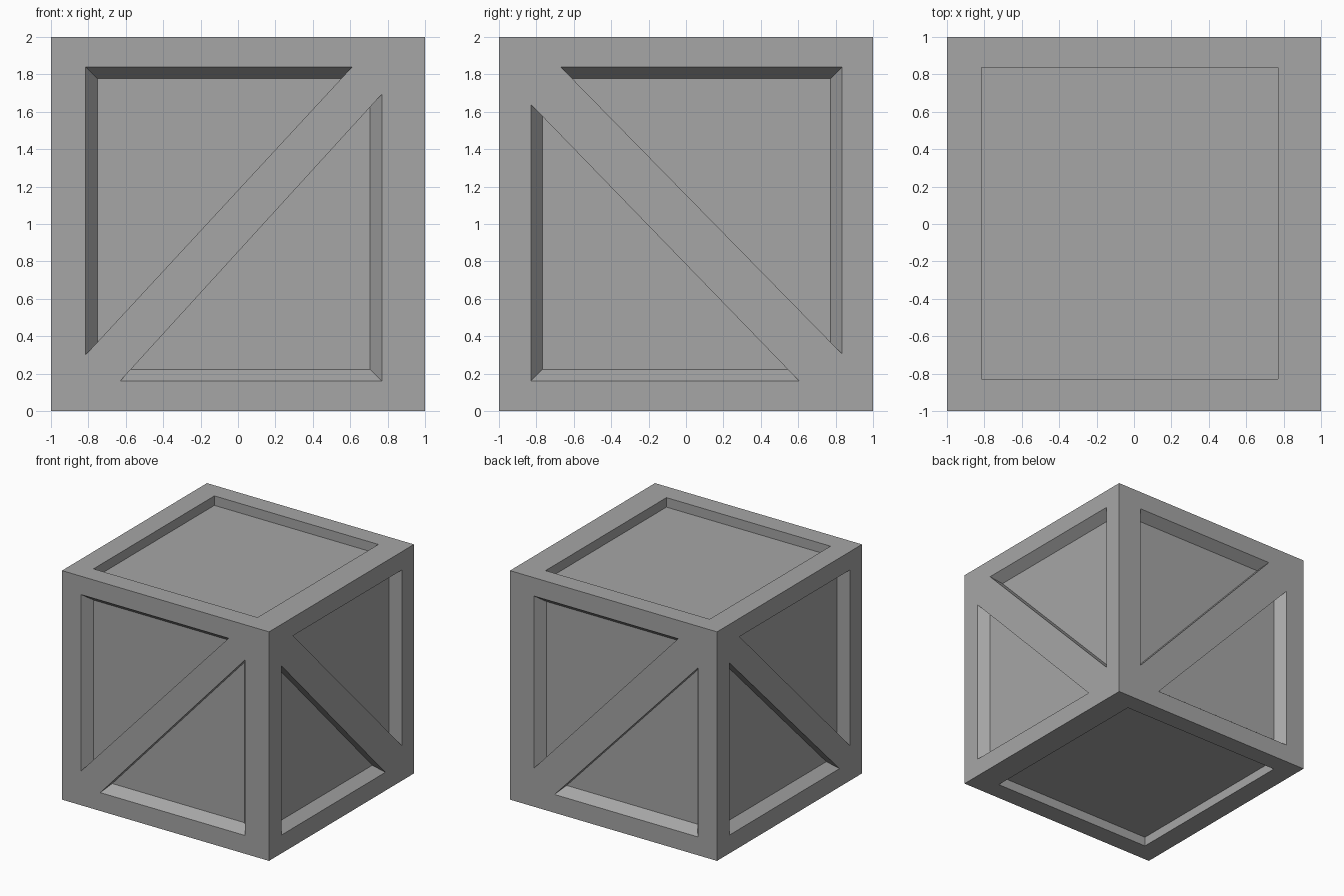
import bpy
import bmesh
from math import pi
from mathutils import Matrix, Vector

if "Cube" in bpy.data.objects:
    bpy.data.objects.remove(bpy.data.objects["Cube"])

DEPTH = 0.083   # recess depth
SLOPE = 0.063   # inward slant of the recess walls along the frame

grey = bpy.data.materials.new("mid_grey")
grey.use_nodes = True
grey.diffuse_color = (0.38, 0.38, 0.38, 1)
grey.node_tree.nodes["Principled BSDF"].inputs["Base Color"].default_value = grey.diffuse_color


def make_object(name, bm):
    mesh = bpy.data.meshes.new(name)
    bmesh.ops.recalc_face_normals(bm, faces=bm.faces)
    bm.to_mesh(mesh)
    bm.free()
    mesh.materials.append(grey)
    obj = bpy.data.objects.new(name, mesh)
    bpy.context.collection.objects.link(obj)
    return obj


def loft(bm, rings):
    """Closed solid through rings of equal point count."""
    rings = [[bm.verts.new(p) for p in ring] for ring in rings]
    n = len(rings[0])
    for a, b in zip(rings, rings[1:]):
        for i in range(n):
            j = (i + 1) % n
            bm.faces.new((a[i], a[j], b[j], b[i]))
    bm.faces.new(rings[0])
    bm.faces.new(rings[-1])


def triangle_recess(bm, side, u, v, foot, tip):
    """Right-angled recess: slanted along the frame, square along the brace."""
    turn = Matrix.Rotation(side * pi / 2, 3, "Z")
    foot_pt, tip_pt = Vector((u, foot)), Vector((tip, v))
    du = SLOPE if tip > u else -SLOPE
    dv = SLOPE if foot > v else -SLOPE
    mouth = [Vector((u, v)), foot_pt, tip_pt]
    floor = [Vector((u + du, v + dv)),
             foot_pt.lerp(tip_pt, du / (tip - u)),
             tip_pt.lerp(foot_pt, dv / (foot - v))]
    layers = ((mouth, -1.05), (mouth, -1), (floor, -1 + DEPTH))
    loft(bm, [[turn @ Vector((p.x, y, p.y)) for p in pts] for pts, y in layers])


# Recess shapes: side (quarter turns from front), corner u, corner z, foot z, tip u
recesses = (
    (0, -0.815, 1.84, 0.30, 0.61), (0, 0.77, 0.16, 1.695, -0.63),
    (1, 0.835, 1.84, 0.305, -0.67), (1, -0.83, 0.16, 1.64, 0.605),
    (2, -0.77, 1.84, 0.335, 0.625), (2, 0.815, 0.16, 1.635, -0.57),
    (3, 0.835, 1.84, 0.305, -0.69), (3, -0.83, 0.16, 1.665, 0.69),
)
bm = bmesh.new()
for recess in recesses:
    triangle_recess(bm, *recess)

# Square recesses in the lid and the base
square = ((-0.815, -0.83), (0.77, -0.83), (0.77, 0.838), (-0.815, 0.838))
for z_out, z_in in ((2.05, 2 - DEPTH), (-0.05, DEPTH)):
    loft(bm, [[(x, y, z) for x, y in square] for z in (z_out, z_in)])
cutter = make_object("recess_cutter", bm)
cutter.hide_render = True

# Crate body
bm = bmesh.new()
bmesh.ops.create_cube(bm, size=2, matrix=Matrix.Translation((0, 0, 1)))
crate = make_object("crate_body", bm)
cut = crate.modifiers.new("recesses", "BOOLEAN")
cut.operation = "DIFFERENCE"
cut.solver = "EXACT"
cut.object = cutter

# Keep only the finished crate
bpy.context.view_layer.objects.active = crate
bpy.ops.object.modifier_apply(modifier=cut.name)
bpy.data.objects.remove(cutter)
